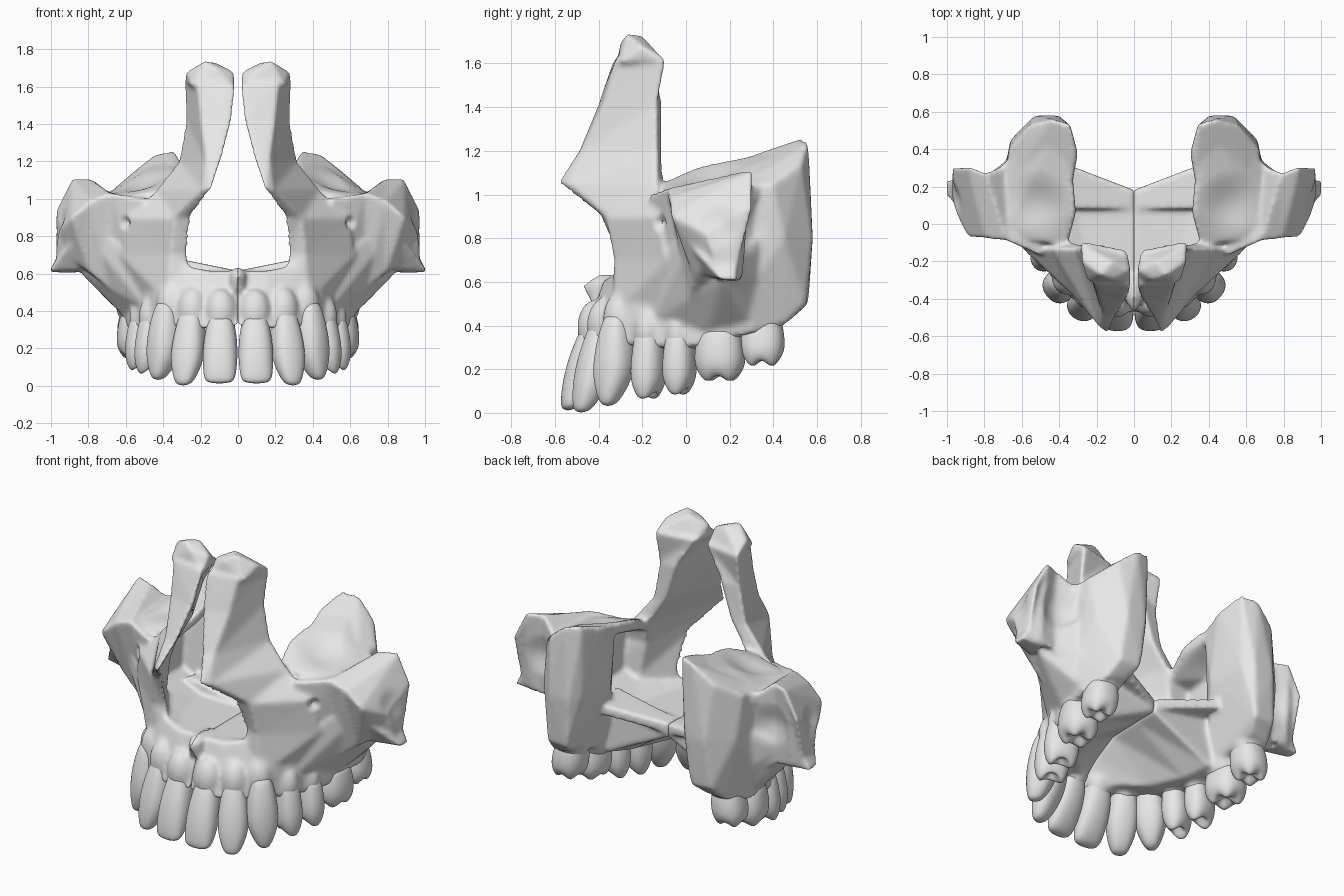
import bpy
import bmesh
from math import sin, cos, pi, radians
from mathutils import Matrix, Vector

if "Cube" in bpy.data.objects:
    bpy.data.objects.remove(bpy.data.objects["Cube"], do_unlink=True)

GREY = (0.8, 0.8, 0.8, 1.0)
bone_grey = bpy.data.materials.new("bone_grey")
bone_grey.use_nodes = True
bone_grey.diffuse_color = GREY
bone_grey.node_tree.nodes["Principled BSDF"].inputs["Base Color"].default_value = GREY
MID = -.004


def add_loft(bm, sections):
    """Skin a closed solid through rings of equal length."""
    rings = [[bm.verts.new(p) for p in ring] for ring in sections]
    count = len(rings[0])
    for lower, upper in zip(rings, rings[1:]):
        for i in range(count):
            j = (i + 1) % count
            bm.faces.new((lower[i], lower[j], upper[j], upper[i]))
    bm.faces.new(rings[0][::-1])
    bm.faces.new(rings[-1])


def add_hull(bm, points):
    """Wrap a convex solid round some points."""
    verts = [bm.verts.new(p) for p in points]
    result = bmesh.ops.convex_hull(bm, input=verts)
    spare = {v for v in result["geom_interior"] if isinstance(v, bmesh.types.BMVert)}
    bmesh.ops.delete(bm, geom=list(spare), context="VERTS")


def rings_on_axis(axis, rows):
    """Rows hold a station on the axis, then pairs for the other two axes."""
    for station, *rest in rows:
        ring = []
        for pair in zip(rest[::2], rest[1::2]):
            point = list(pair)
            point.insert(axis, station)
            ring.append(point)
        yield ring


def new_object(name, bm):
    bmesh.ops.recalc_face_normals(bm, faces=bm.faces)
    mesh = bpy.data.meshes.new(name)
    bm.to_mesh(mesh)
    bm.free()
    mesh.materials.append(bone_grey)
    obj = bpy.data.objects.new(name, mesh)
    bpy.context.collection.objects.link(obj)
    return obj


def mirror_and_smooth(obj):
    obj.data.shade_smooth()
    mirror = obj.modifiers.new("both_sides", "MIRROR")
    mirror.use_mirror_merge = False


# Teeth: name, centre x, y, half width, half depth, tip z, neck z, facing, lean, tip width, cusps
TEETH = [
    ("central_incisor", .095, -.475, .088, .084, .01, .35, 4, .10, .85, 0),
    ("lateral_incisor", .267, -.425, .085, .085, 0, .36, 25, .09, .45, 0),
    ("canine", .395, -.330, .088, .092, .03, .39, 50, .05, .3, 0),
    ("first_premolar", .455, -.170, .075, .100, .07, .33, 66, .02, .7, 2),
    ("second_premolar", .505, -.030, .073, .100, .09, .32, 72, .01, .7, 2),
    ("first_molar", .540, .155, .114, .108, .15, .35, 80, 0, .75, 4),
    ("second_molar", .545, .350, .100, .100, .22, .41, 85, .02, .75, 4),
]


def build_tooth(name, x, y, half_w, half_d, tip, neck, facing, lean, tip_w, cusps):
    turn = Matrix.Rotation(radians(facing), 3, "Z")
    # Profile: share of crown height, width share, depth share
    if cusps:
        profile = [(-.25, .75, .75), (0, .92, .9), (.35, 1.04, 1.02), (.7, 1.04, 1.02),
                   (.95, tip_w, .78), (.98, .5, .5), (.8, .15, .15)]
    else:
        profile = [(-.2, .5, .55), (0, .82, .85), (.3, 1.04, 1.03), (.6, 1.09, .95),
                   (.85, .5 + tip_w * .6, .68), (1, tip_w, .35)]
    rings = []
    for t, w, d in profile:
        shift = (t - .5) * lean + (0 if cusps else (1 - d) * half_d * .3)
        ring = []
        for k in range(16):
            a = 2 * pi * k / 16
            px, py = [abs(f) ** .85 * (1 if f > 0 else -1) for f in (cos(a), sin(a))]
            p = turn @ Vector((px * w * half_w, py * d * half_d - shift, 0))
            z = neck + (tip - neck) * t
            if cusps and .9 < t:
                z += .018 * cos(cusps * a)
            ring.append((p.x + x, p.y + y, z))
        rings.append(ring)
    bm = bmesh.new()
    add_loft(bm, rings)
    obj = new_object(name, bm)
    obj.modifiers.new("rounding", "SUBSURF").levels = 2
    obj.modifiers["rounding"].render_levels = 2
    mirror_and_smooth(obj)


for tooth in TEETH:
    build_tooth(*tooth)

# Bone: one side is gathered from simple solids, then fused
bone = bmesh.new()

# Gum ridge and palate: y, outer x, inner x, lower z, slope back
RIDGE = [(-.475, .15, .03, .31, .10), (-.42, .31, .06, .31, .10), (-.32, .42, .13, .32, .05),
         (-.18, .50, .26, .30, .02), (.02, .585, .35, .30, 0), (.18, .625, .40, .33, 0)]
ridge_rings = []
for y, outer, inner, low, slope in RIDGE:
    roof = min(.53, low + .03 + (y + .46) * .7)
    rise = .61 + max(0, outer - .2) * .35
    ridge_rings.append([(MID, y + slope, .61), (MID, y, roof), (inner, y, low),
                        (outer, y, low), (outer, y + slope, rise), (outer * .5, y + slope, .615)])
add_loft(bone, ridge_rings)

# Hind edge of the palate, rising towards the sides
add_hull(bone, [(x, y, z + x * .2) for z in (.55, .615) for x, y in (
    (MID, .08), (MID, .18), (.18, .23), (.36, .32), (.42, .08))])

# Root bulges above each tooth, sunk into the ridge
for name, x, y, half_w, half_d, tip, neck, facing, lean, tip_w, cusps in TEETH:
    place = Matrix.Translation((x, y, neck + .04))
    place = place @ Matrix.Rotation(radians(facing), 4, "Z")
    place = place @ Matrix.Translation((0, .02 if cusps else .06, 0))
    place = place @ Matrix.Diagonal((half_w, half_d, .13, 1))
    bmesh.ops.create_uvsphere(bone, u_segments=16, v_segments=10, radius=1, matrix=place)

# Nasal process running down into the front wall:
# z, then front, side, back outer and back inner corners
add_loft(bone, rings_on_axis(2, [
    (.45, .22, -.34, .38, -.33, .60, .02, .42, -.02),
    (.70, .27, -.31, .36, -.33, .63, -.09, .40, -.12),
    (.90, .25, -.39, .34, -.37, .60, -.13, .37, -.13),
    (1.05, .14, -.59, .19, -.55, .44, -.13, .33, -.10),
    (1.20, .09, -.49, .17, -.48, .32, -.13, .23, -.11),
    (1.42, .03, -.40, .20, -.38, .28, -.13, .16, -.11),
    (1.62, .01, -.33, .22, -.32, .29, -.09, .03, -.14)]))
add_hull(bone, [(.02, -.32, 1.58), (.25, -.31, 1.6), (.29, -.1, 1.62), (.03, -.16, 1.6),
                (.11, -.30, 1.7), (.12, -.2, 1.73), (.18, -.27, 1.74), (.28, -.2, 1.68),
                (.02, -.25, 1.68)])

# Cheek process: x, then top front, top back, bottom back and bottom front corners
add_loft(bone, rings_on_axis(0, [
    (.50, -.17, 1.0, .25, 1.08, .25, .42, -.10, .42),
    (.68, -.09, 1.03, .32, 1.02, .30, .56, .02, .51),
    (.79, -.08, .99, .27, 1.11, .25, .60, .04, .60),
    (.89, -.07, .90, .31, 1.11, .26, .62, .08, .68),
    (.97, .09, .82, .31, .95, .23, .64, .14, .68)]))
add_hull(bone, [(.84, .1, .62), (.86, .24, .6), (.9, .02, .76), (.94, .24, .74),
                (1.01, .16, .61), (1.01, .23, .61)])

# Buttress joining the cheek to the gum ridge
add_hull(bone, [(.50, -.15, .42), (.62, .1, .38), (.63, .3, .4), (.70, .15, .46), (.78, .15, .54),
                (.85, .17, .61), (.58, -.11, .7), (.70, -.04, .8), (.76, 0, .74), (.84, .22, .7),
                (.70, .33, .8), (.68, .33, .6), (.50, .2, .6)])

# Rear block behind the sinus
add_hull(bone, [(.43, .14, .35), (.61, .15, .34), (.64, .3, .36), (.59, .46, .41), (.46, .48, .43),
                (.42, .56, .5), (.56, .55, .5), (.69, .3, .58),
                (.32, .28, .8), (.35, .52, .8), (.40, .58, .8), (.53, .58, .8), (.66, .45, .8),
                (.69, .2, .8), (.33, .22, 1.15), (.30, .38, 1.2), (.34, .53, 1.26),
                (.44, .56, 1.24), (.56, .53, 1.14), (.67, .4, 1.05), (.68, .2, 1.02)])

# Eye socket floor
add_hull(bone, [(x, y, z - drop) for drop in (0, .06) for x, y, z in (
    (.36, -.12, 1.05), (.70, -.06, 1.0), (.70, .32, 1.03), (.42, .5, 1.21),
    (.33, .28, 1.17), (.31, .06, 1.13))])

# Nasal spine and the ridge under it
add_hull(bone, [(MID, -.48, .585), (MID, -.43, .5), (MID, -.3, .55), (.04, -.42, .6),
                (MID, -.4, .64), (.06, -.32, .6), (MID, -.25, .63), (.03, -.43, .5)])

jaw_bone = new_object("upper_jaw_bone", bone)
fuse = jaw_bone.modifiers.new("fuse", "REMESH")
fuse.mode = "VOXEL"
fuse.voxel_size = .0115
relax = jaw_bone.modifiers.new("relax", "SMOOTH")
relax.factor = .5
relax.iterations = 14
graph = bpy.context.evaluated_depsgraph_get()
fused = bpy.data.meshes.new_from_object(jaw_bone.evaluated_get(graph))
jaw_bone.modifiers.clear()
jaw_bone.data = fused
fused.name = "upper_jaw_bone"
if not fused.materials:
    fused.materials.append(bone_grey)

# Hollows pressed into the bone: centre, radius, depth
HOLLOWS = [((.60, -.12, .87), .05, .025), ((.78, .30, .85), .15, .03),
           ((.52, .1, 1.1), .2, .03), ((.93, .15, .85), .12, .025)]
pushes = []
for vert in fused.vertices:
    push = 0
    for centre, radius, depth in HOLLOWS:
        reach = (vert.co - Vector(centre)).length / radius
        if reach < 1:
            push += depth * (1 + cos(pi * reach)) / 2
    pushes.append(vert.co - vert.normal * push)
for vert, place in zip(fused.vertices, pushes):
    vert.co = place
mirror_and_smooth(jaw_bone)
